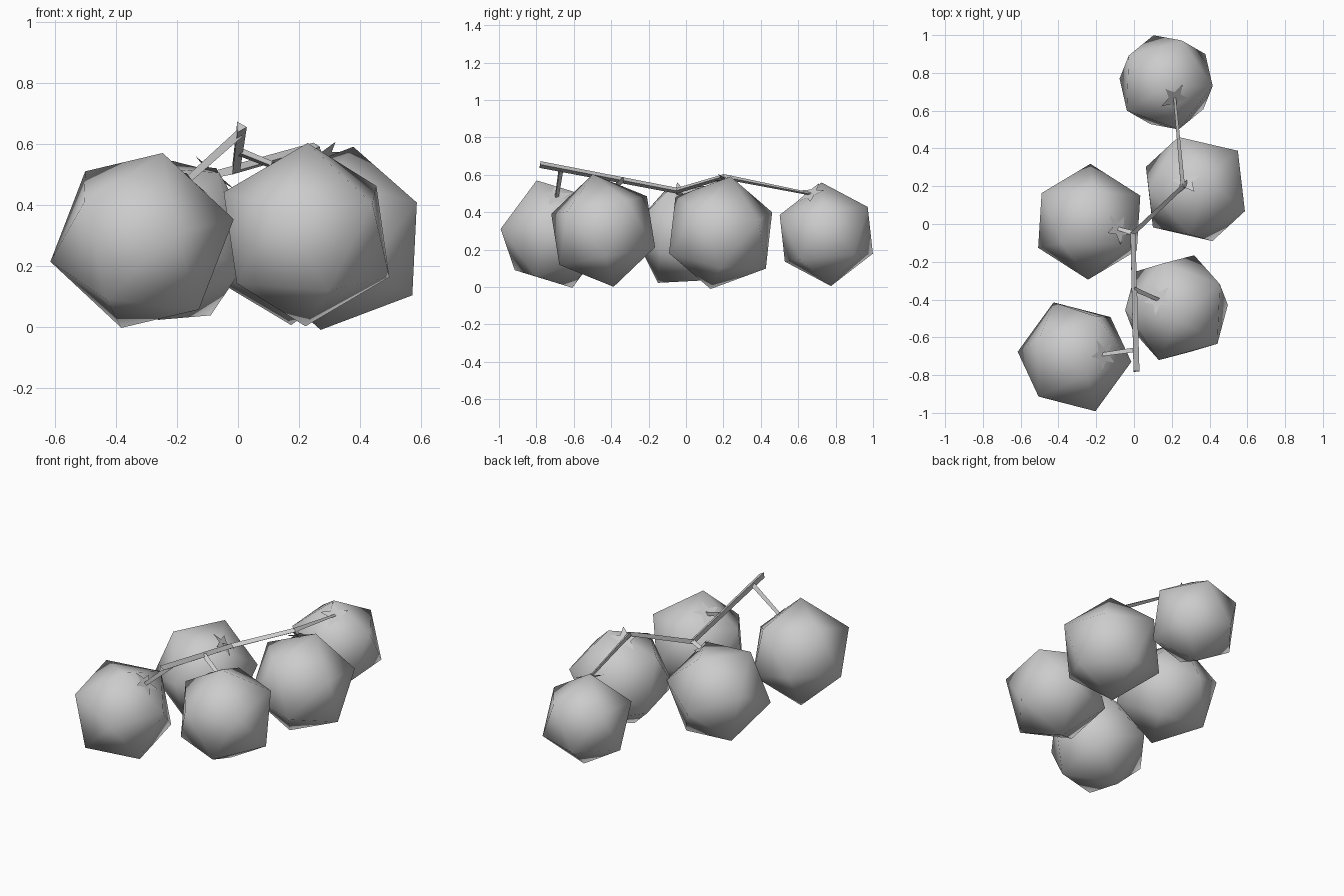
import bpy, bmesh, math
from mathutils import Vector, Matrix

cube = bpy.data.objects.get("Cube")
if cube:
    bpy.data.objects.remove(cube)

# Single plain grey
grey = bpy.data.materials.new("plain grey")
grey.use_nodes = True
color = (0.6, 0.6, 0.6, 1)
grey.diffuse_color = color
grey.node_tree.nodes["Principled BSDF"].inputs["Base Color"].default_value = color


def add_object(name, bm, smooth=False):
    mesh = bpy.data.meshes.new(name)
    for face in bm.faces:
        face.smooth = smooth
    bm.to_mesh(mesh)
    bm.free()
    mesh.materials.append(grey)
    obj = bpy.data.objects.new(name, mesh)
    bpy.context.collection.objects.link(obj)


def frame(a, b):
    """Rotation whose axes follow the edge between two neighbouring corners."""
    mid = (a.normalized() + b.normalized()).normalized()
    along = a - b
    along = (along - mid * along.dot(mid)).normalized()
    return Matrix((mid, along, mid.cross(along))).transposed()


def fruit(name, center, radius, corner_a, corner_b, star_dir):
    """Twenty-sided fruit turned by two corners; returns the star's seat."""
    bm = bmesh.new()
    bmesh.ops.create_icosphere(bm, subdivisions=1, radius=radius)
    bm.edges.ensure_lookup_table()
    v0, v1 = bm.edges[0].verts
    turn = frame(Vector(corner_a), Vector(corner_b)) @ frame(v0.co, v1.co).transposed()
    bm.transform(turn.to_4x4())
    bm.normal_update()
    ray = Vector(star_dir).normalized()
    face = max(bm.faces, key=lambda f: f.normal.dot(ray))
    normal = face.normal.copy()
    depth = face.calc_center_median().dot(normal)
    seat = Vector(center) + ray * (depth / ray.dot(normal))
    bm.transform(Matrix.Translation(center))
    add_object(name, bm, True)
    return seat, normal


def calyx(name, seat, normal, outer=0.086, inner=0.037):
    """Flat five-pointed leaf star lying on the fruit."""
    bm = bmesh.new()
    ring = []
    for i in range(10):
        r = inner if i % 2 else outer
        t = math.pi * i / 5 + 0.3
        ring.append(bm.verts.new((r * math.cos(t), r * math.sin(t), 0)))
    bm.faces.new(ring)
    turn = normal.to_track_quat("Z", "Y").to_matrix().to_4x4()
    bm.transform(Matrix.Translation(seat + normal * 0.005) @ turn)
    add_object(name, bm)


def rod(name, points, radii, sides=3):
    """Three-sided swept stem with capped ends."""
    bm = bmesh.new()
    pts = [Vector(p) for p in points]
    rings = []
    for i, p in enumerate(pts):
        d = (pts[min(i + 1, len(pts) - 1)] - pts[max(i - 1, 0)]).normalized()
        u = d.cross(Vector((0, 0, 1))).normalized()
        w = u.cross(d)
        angles = [math.tau * k / sides for k in range(sides)]
        rings.append([bm.verts.new(p + radii[i] * (u * math.cos(t) + w * math.sin(t)))
                      for t in angles])
    for low, high in zip(rings, rings[1:]):
        for k in range(sides):
            n = (k + 1) % sides
            bm.faces.new((low[k], low[n], high[n], high[k]))
    bm.faces.new(rings[0])
    bm.faces.new(rings[-1])
    bmesh.ops.recalc_face_normals(bm, faces=bm.faces)
    add_object(name, bm)


# Fruits: centre, radius, two neighbouring corners, star direction, branch start
tip, bend, rise = (0.008, -0.78, 0.655), (-0.01, -0.05, 0.515), (0.255, 0.2, 0.59)
fruits = {
    "front_right": ((-0.315, -0.703, 0.283), 0.31, (0.295, -0.03, 0.08),
                    (0.08, -0.095, 0.285), (0.15, 0.01, 0.20), (0.005, -0.67, 0.635)),
    "front_left": ((0.225, -0.443, 0.302), 0.306, (0, -0.055, 0.297),
                   (-0.265, -0.015, 0.14), (-0.095, 0.045, 0.22), (0, -0.34, 0.575)),
    "middle_right": ((-0.237, 0.012, 0.283), 0.308, (0.005, 0.295, -0.04),
                     (0.024, 0.153, 0.27), (0.135, -0.035, 0.19), bend),
    "middle_left": ((0.325, 0.185, 0.29), 0.31, (0.26, -0.115, 0.12),
                    (0.055, 0.05, 0.29), (-0.045, 0.035, 0.25), rise),
    "back": ((0.17, 0.75, 0.282), 0.278, (-0.01, -0.04, 0.27),
             (0.088, 0.236, 0.135), (0.045, -0.085, 0.225), None),
}
for name, (center, radius, a, b, star, start) in fruits.items():
    seat, normal = fruit(name + "_fruit", center, radius, a, b, star)
    calyx(name + "_calyx", seat, normal)
    if start:
        rod(name + "_branch", [start, seat], [0.016, 0.013])
    else:
        # Main stem zigzags along the bunch and ends in the last fruit
        rod("main_stem", [tip, bend, rise, seat], [0.021, 0.018, 0.016, 0.009])
